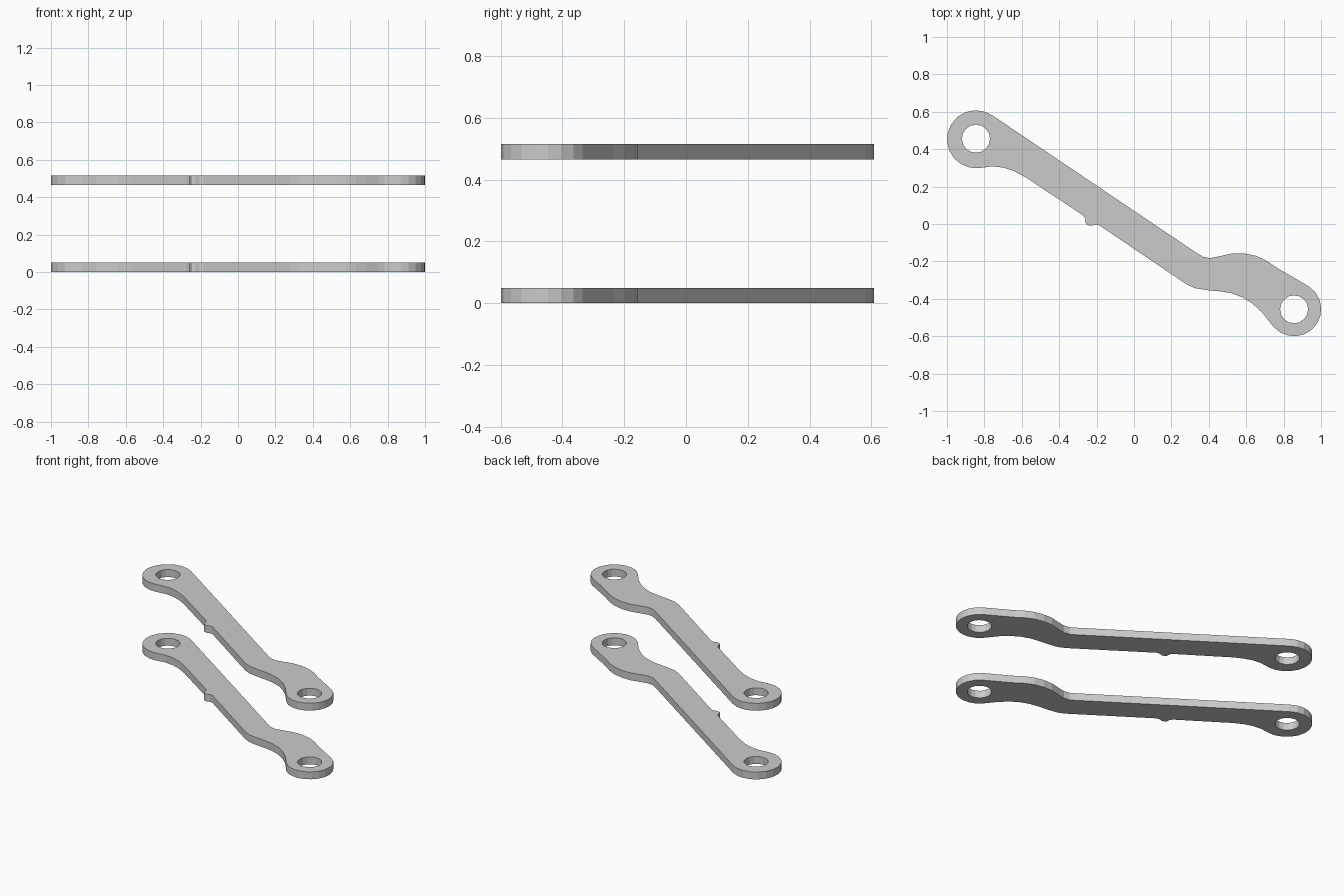
import bpy, bmesh
from math import cos, sin, radians

if "Cube" in bpy.data.objects:
    bpy.data.objects.remove(bpy.data.objects["Cube"])

THICK = 0.05
LEFT, RIGHT = (-0.845, 0.453), (0.856, -0.455)


def arc(c, r, a0, a1, n):
    """n + 1 points along an arc, angles in degrees."""
    return [(c[0] + r * cos(radians(a0 + (a1 - a0) * i / n)),
             c[1] + r * sin(radians(a0 + (a1 - a0) * i / n))) for i in range(n + 1)]


# Outline, counter-clockwise: left eye, lower edge, right eye, upper edge
outline = arc(LEFT, 0.155, 56, 276, 12)
outline += [(-0.76, 0.308), (-0.70, 0.302), (-0.64, 0.282), (-0.58, 0.25),
            # small locating nub
            (-0.275, 0.048), (-0.26, 0.03), (-0.26, 0.008), (-0.25, -0.005),
            (-0.23, -0.01), (-0.205, -0.003), (-0.187, -0.006),
            # lower edge of the bend
            (0.28, -0.322), (0.325, -0.343), (0.40, -0.355), (0.46, -0.36),
            (0.52, -0.37), (0.58, -0.392), (0.63, -0.423), (0.685, -0.473)]
outline += arc(RIGHT, 0.145, 222, 416, 11)
outline += [(0.765, -0.235), (0.71, -0.197), (0.655, -0.171), (0.59, -0.157),
            (0.525, -0.157), (0.46, -0.172), (0.41, -0.182), (0.37, -0.176), (0.335, -0.155)]
holes = [arc(c, 0.075, 0, 360, 16)[:-1] for c in ((-0.845, 0.456), (0.856, -0.456))]


def link_plate(name, z):
    bm = bmesh.new()
    edges = []
    for loop in [outline] + holes:
        vs = [bm.verts.new((x, y, 0)) for x, y in loop]
        edges += [bm.edges.new((v, vs[(i + 1) % len(vs)])) for i, v in enumerate(vs)]
    bmesh.ops.triangle_fill(bm, edges=edges, use_beauty=True, normal=(0, 0, 1))
    top = bmesh.ops.extrude_face_region(bm, geom=bm.faces[:])["geom"]
    bmesh.ops.translate(bm, vec=(0, 0, THICK),
                        verts=[g for g in top if isinstance(g, bmesh.types.BMVert)])
    bmesh.ops.recalc_face_normals(bm, faces=bm.faces[:])
    mesh = bpy.data.meshes.new(name)
    bm.to_mesh(mesh)
    bm.free()
    ob = bpy.data.objects.new(name, mesh)
    ob.location.z = z
    bpy.context.collection.objects.link(ob)


# Two identical stacked plates
link_plate("lower_link_plate", 0)
link_plate("upper_link_plate", 0.465)
